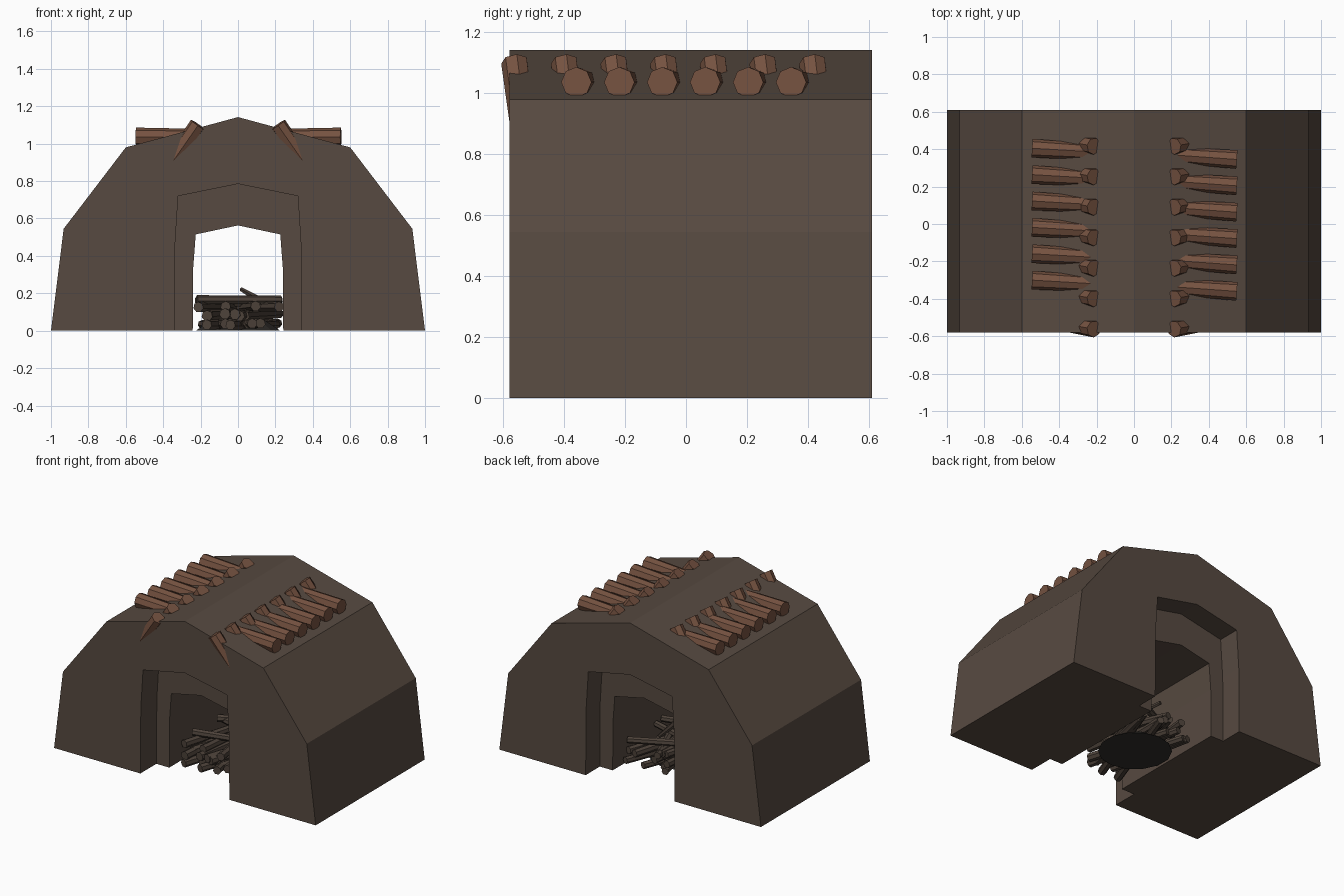
import bpy, bmesh, math, random
from mathutils import Vector

if "Cube" in bpy.data.objects:
    bpy.data.objects.remove(bpy.data.objects["Cube"])

random.seed(4)


def material(name, rgb):
    m = bpy.data.materials.new(name)
    m.diffuse_color = (*rgb, 1)
    m.use_nodes = True
    m.node_tree.nodes["Principled BSDF"].inputs["Base Color"].default_value = m.diffuse_color
    return m


HIDE = material("hide", (0.095, 0.068, 0.052))
WOOD = material("wood", (0.18, 0.085, 0.052))
DARK = material("firewood", (0.075, 0.055, 0.042))
ASH = material("ash", (0.03, 0.027, 0.024))


def finish(bm, name, mat):
    bmesh.ops.recalc_face_normals(bm, faces=bm.faces)
    me = bpy.data.meshes.new(name)
    bm.to_mesh(me)
    bm.free()
    me.materials.append(mat)
    ob = bpy.data.objects.new(name, me)
    bpy.context.collection.objects.link(ob)
    return ob


def log(name, a, b, r1, r2, mat, sides=8):
    """Flat-sided tapered pole from a to b."""
    a, b = Vector(a), Vector(b)
    bm = bmesh.new()
    bmesh.ops.create_cone(bm, cap_ends=True, segments=sides,
                          radius1=r1, radius2=r2, depth=(b - a).length)
    ob = finish(bm, name, mat)
    ob.location = (a + b) / 2
    ob.rotation_mode = 'QUATERNION'
    ob.rotation_quaternion = (b - a).to_track_quat('Z', 'Y')
    return ob


def arch(half):
    """Mirror a half profile that ends on the centre line."""
    return half + [(-x, z) for x, z in reversed(half[:-1])]


# Shelter body: arch profiles bridged in a closed ring through the tunnel
outer = arch([(-1, 0), (-0.932, 0.545), (-0.6, 0.98), (0, 1.142)])
wide = arch([(-0.34, 0), (-0.337, 0.45), (-0.32, 0.72), (0, 0.785)])
narrow = arch([(-0.242, 0), (-0.24, 0.33), (-0.226, 0.515), (0, 0.563)])
F, B, F_IN, B_IN = -0.58, 0.61, -0.405, 0.455
rings = [(outer, F), (wide, F), (wide, F_IN), (narrow, F_IN),
         (narrow, B_IN), (wide, B_IN), (wide, B), (outer, B)]
bm = bmesh.new()
loops = [[bm.verts.new((x, y, z)) for x, z in prof] for prof, y in rings]
for i, la in enumerate(loops):
    lb = loops[(i + 1) % len(loops)]
    for k in range(6):
        bm.faces.new((la[k], la[k + 1], lb[k + 1], lb[k]))
for end in (0, 6):
    bm.faces.new([l[end] for l in loops])
finish(bm, "shelter_body", HIDE)

# Slanted rafter poles whose tops poke out of the roof
for i in range(7):
    y = -0.562 + i * 0.163
    for s in (-1, 1):
        log("rafter_pole", (s * 0.46, y + 0.045, 0.75), (s * 0.215, y, 1.102),
            0.04, 0.045, WOOD, 7)

# Level roof logs along both slopes
for i in range(6):
    y = -0.36 + i * 0.141
    log("roof_log_right", (0.55, y, 1.036), (0.2, y + 0.025, 1.036), 0.05, 0.043, WOOD)
    log("roof_log_left", (-0.545, y + 0.06, 1.036), (-0.2, y + 0.04, 1.036), 0.05, 0.043, WOOD)

# Ash mound in the middle of the passage
bm = bmesh.new()
bmesh.ops.create_cone(bm, cap_ends=True, segments=14, radius1=0.23, radius2=0.14, depth=0.06)
mound = finish(bm, "ash_mound", ASH)
mound.location = (0, 0.01, 0.031)

# Firewood pile: layers of logs laid mostly along the passage
for z, count, half, r in ((0.035, 7, 0.38, 0.028), (0.085, 6, 0.36, 0.03), (0.125, 4, 0.33, 0.028)):
    for i in range(count):
        x = -0.13 + 0.26 * i / (count - 1)
        t = random.uniform(-0.4, 0.4)
        h = half * random.uniform(0.75, 1.05)
        dx, dy = h * math.sin(t), h * math.cos(t)
        tilt = random.uniform(-0.015, 0.015)
        cx = max(-0.22 + abs(dx), min(0.22 - abs(dx), x)) if abs(dx) < 0.2 else 0
        log("firewood", (cx - dx, -dy, z - tilt / 2), (cx + dx, dy, z + tilt / 2),
            r, r * 0.85, DARK, 7)

# Cross logs on top and one leaning stick
for y, z, t in ((-0.12, 0.165, 0.25), (0.06, 0.15, -0.3), (0.2, 0.16, 0.5)):
    log("cross_log", (-0.22, y - t * 0.22, z), (0.23, y + t * 0.22, z), 0.025, 0.022, DARK, 7)
log("leaning_stick", (0.14, -0.1, 0.15), (0.02, 0.28, 0.22), 0.022, 0.012, DARK, 6)
